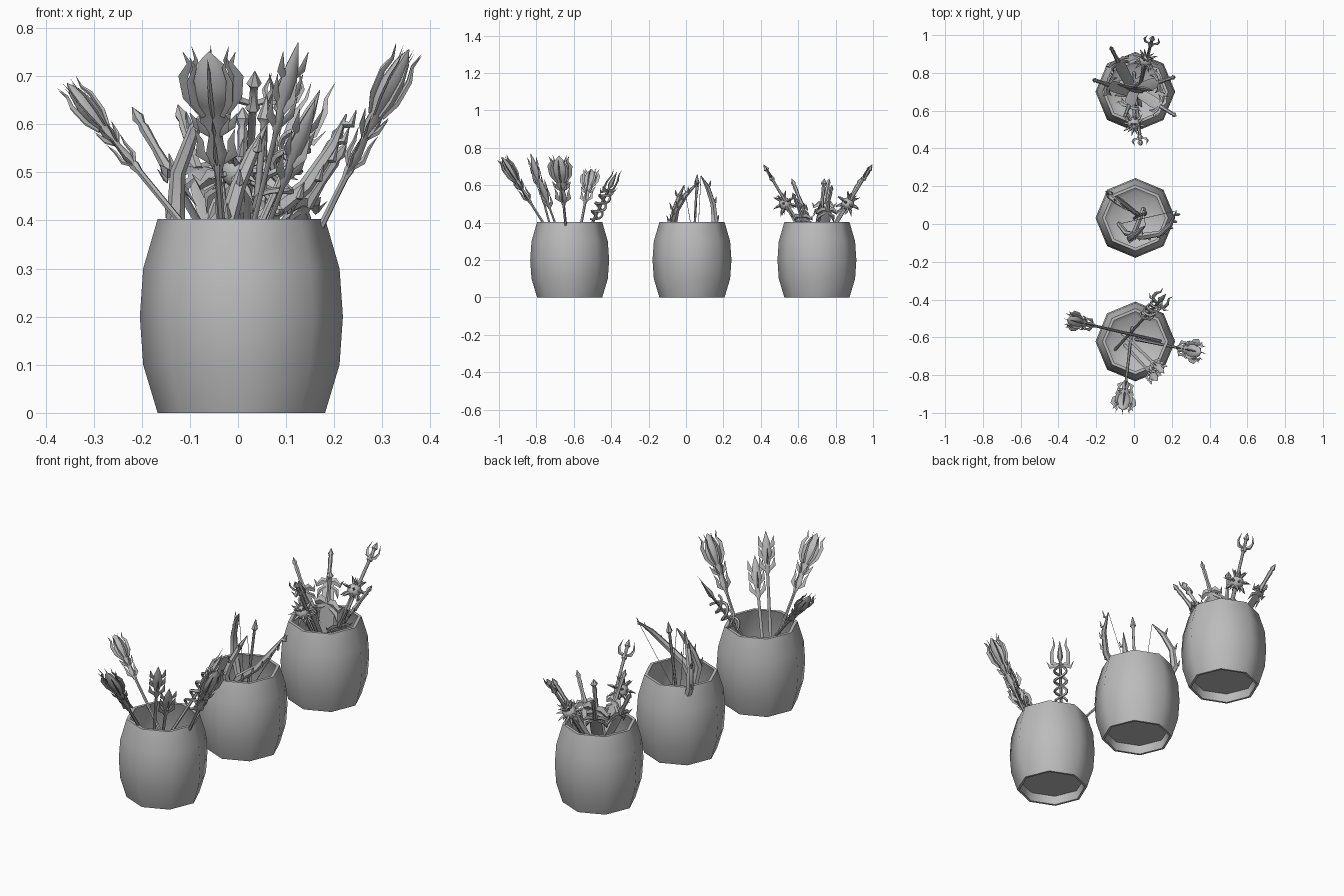
import bpy, bmesh, math
from mathutils import Vector, Matrix

cube = bpy.data.objects.get("Cube")
if cube:
    bpy.data.objects.remove(cube)

grey = bpy.data.materials.new("plain_grey")
grey.use_nodes = True
grey.diffuse_color = (0.5, 0.5, 0.5, 1)
grey.node_tree.nodes["Principled BSDF"].inputs["Base Color"].default_value = (0.5, 0.5, 0.5, 1)


def finish(bm, name, angle=50):
    bmesh.ops.recalc_face_normals(bm, faces=bm.faces)
    mesh = bpy.data.meshes.new(name)
    bm.to_mesh(mesh)
    bm.free()
    ob = bpy.data.objects.new(name, mesh)
    bpy.context.collection.objects.link(ob)
    mesh.materials.append(grey)
    bpy.ops.object.select_all(action='DESELECT')
    ob.select_set(True)
    bpy.context.view_layer.objects.active = ob
    bpy.ops.object.shade_smooth_by_angle(angle=math.radians(angle))


def tube(bm, m, pts, radii, n=6, flat=1.0):
    """Tapered tube through points in local space, flattened along local y."""
    pts = [Vector(p) for p in pts]
    rings = []
    for i, p in enumerate(pts):
        t = (pts[min(i + 1, len(pts) - 1)] - pts[max(i - 1, 0)]).normalized()
        u = t.cross(Vector((0, 1, 0))).normalized()
        v = u.cross(t)
        angles = [2 * math.pi * k / n for k in range(n)]
        rings.append([bm.verts.new(m @ (p + radii[i] * (math.cos(a) * u + flat * math.sin(a) * v)))
                      for a in angles])
    for a, b in zip(rings, rings[1:]):
        for k in range(n):
            bm.faces.new((a[k], a[(k + 1) % n], b[(k + 1) % n], b[k]))
    bm.faces.new(rings[0][::-1])
    bm.faces.new(rings[-1])


def column(bm, m, profile, n=8, flat=1.0):
    tube(bm, m, [(0, 0, z) for r, z in profile], [r for r, z in profile], n, flat)


def spike(bm, m, path, r, flat=0.4, n=4):
    """Blade or horn in the local xz plane, swollen below the middle, pointed at the end."""
    last = len(path) - 1
    radii = [r * (0.7 if i == 0 else 1 - (i / last) ** 2 + 0.03) for i in range(last + 1)]
    tube(bm, m, [(x, 0, z) for x, z in path], radii, n, flat)


def frame(base, tip):
    """Matrix with its origin at the tip, z along the shaft and x level."""
    base, tip = Vector(base), Vector(tip)
    z = (tip - base).normalized()
    x = Vector((0, 0, 1)).cross(z).normalized()
    m = Matrix((x, z.cross(x), z)).transposed().to_4x4()
    m.translation = tip
    return m, (tip - base).length


def turn(m, a):
    return m @ Matrix.Rotation(a, 4, 'Z')


def sides(m):
    return m, turn(m, math.pi)


# Barrels: eight-sided shells with a raised floor
def barrel(name, y):
    m = Matrix.Translation((0.007, y, 0))
    outer = [(0.174, 0), (0.204, 0.1), (0.211, 0.2), (0.204, 0.3), (0.174, 0.403)]
    inner = [(0.158, 0.403), (0.188, 0.3), (0.194, 0.2), (0.187, 0.1), (0.14, 0.055)]
    under = [(0.158, 0.045), (0.162, 0)]
    bm = bmesh.new()
    rings = [[bm.verts.new(m @ Vector((r * math.cos(k * math.pi / 4), r * math.sin(k * math.pi / 4), z)))
              for k in range(8)] for r, z in under + outer + inner]
    for a, b in zip(rings, rings[1:]):
        for k in range(8):
            bm.faces.new((a[k], a[(k + 1) % 8], b[(k + 1) % 8], b[k]))
    bm.faces.new(rings[0])
    bm.faces.new(rings[-1])
    finish(bm, name, 60)


# Staff with a flattened bud of petals and a thorned collar
def flower_staff(name, base, tip, s=1.0):
    m, length = frame(base, tip)
    bm = bmesh.new()
    column(bm, m, [(0.009, -length), (0.007, -0.3 * s), (0.011, -0.28 * s), (0.007, -0.26 * s)], 6)
    h = m @ Matrix.Diagonal((s, s * 0.55, s, 1))
    column(bm, h, [(0.01, -0.29), (0.022, -0.25), (0.014, -0.21), (0.03, -0.17), (0.026, -0.15),
                   (0.044, -0.12), (0.046, -0.08), (0.028, -0.03), (0.002, 0)])
    for k in range(8):
        p = turn(h, k * math.pi / 4)
        spike(bm, p, [(0.025, -0.15), (0.05, -0.11), (0.058, -0.06), (0.043, -0.03), (0.055, 0)], 0.013)
        spike(bm, p, [(0.01, -0.2), (0.036, -0.18), (0.05, -0.15)], 0.012)
        if k % 2 == 0:
            spike(bm, p, [(0.01, -0.27), (0.034, -0.25), (0.032, -0.22), (0.042, -0.19)], 0.012)
    finish(bm, name)


# Staff with a long barbed head
def barbed_staff(name, base, tip):
    m, length = frame(base, tip)
    bm = bmesh.new()
    column(bm, m, [(0.008, -length), (0.007, -0.2), (0.013, -0.19), (0.011, -0.16),
                   (0.025, -0.1), (0.017, -0.05), (0.001, 0)], 6, 0.6)
    for p in sides(m):
        for z in (-0.18, -0.13, -0.08):
            spike(bm, p, [(0.008, z), (0.03, z + 0.02), (0.036, z + 0.06)], 0.013)
        q = turn(p, math.pi / 2)
        spike(bm, q, [(0.005, -0.15), (0.025, -0.12), (0.022, -0.07)], 0.012)
    finish(bm, name)


# Rod with two winding serpents and three prongs
def serpent_rod(name, base, tip):
    m, length = frame(base, tip)
    bm = bmesh.new()
    column(bm, m, [(0.008, -length), (0.007, -0.1), (0.015, -0.08), (0.011, -0.05), (0.001, 0)], 6)
    for p in sides(m):
        steps = 24
        coil = [(0.03 * math.cos(i * 0.5), 0.03 * math.sin(i * 0.5), -0.3 + i * 0.008) for i in range(steps)]
        tube(bm, p, coil, [0.008 - 0.004 * abs(i / steps - 0.5) for i in range(steps)], 5)
        spike(bm, p, [(0.005, -0.12), (0.04, -0.11), (0.042, -0.06), (0.028, -0.02), (0.034, 0.02)], 0.011)
        spike(bm, p, [(0.01, -0.12), (0.05, -0.13), (0.068, -0.1)], 0.01)
    finish(bm, name)


# Bow: two horned limbs, a grip and a string
def bow(name, path, thorns):
    bm = bmesh.new()
    m = Matrix.Identity(4)
    n = len(path)
    tube(bm, m, path, [0.012, 0.015, 0.02, 0.016, 0.013, 0.003][:n - 1] + [0.002], 6)
    tube(bm, m, [path[0], path[-1]], [0.0015, 0.0015], 4)
    for a, b in zip(path[1:], path[2:]):
        for f in (0.2, 0.7) if thorns else (0.1,):
            start = Vector(a).lerp(Vector(b), f)
            out = Vector((start.x, start.y - 0.03, 0)).normalized()
            tube(bm, m, [start, start + out * 0.02, start + out * 0.03 + Vector((0, 0, 0.03))],
                 [0.008, 0.008, 0.001], 4)
    finish(bm, name)


# Sword with blade down and grip up
def sword(name, base, tip, s=1.0, width=0.03):
    m, length = frame(base, tip)
    bm = bmesh.new()
    column(bm, m, [(0.001, 0), (0.013 * s, -0.025), (0.008, -0.04), (0.011, -0.05), (0.009, -0.1),
                   (0.012, -0.14), (0.014, -0.16)], 6)
    column(bm, m, [(width * 0.8, -0.16), (width, -0.24), (width * 0.75, -length + 0.08), (0.002, -length)], 4, 0.2)
    for p in sides(m):
        spike(bm, p, [(0, -0.16), (0.03 * s, -0.155), (0.055 * s, -0.175), (0.07 * s, -0.15)], 0.018 * s, 0.5)
        spike(bm, p, [(0.01, -0.18), (0.04 * s, -0.2), (0.05 * s, -0.24)], 0.014 * s, 0.5)
    finish(bm, name)


# Trident
def trident(name, base, tip):
    m, length = frame(base, tip)
    bm = bmesh.new()
    column(bm, m, [(0.009, -length), (0.008, -0.1), (0.016, -0.09), (0.009, -0.07), (0.008, -0.04),
                   (0.016, -0.03), (0.001, 0)], 6)
    for p in sides(m):
        spike(bm, p, [(0, -0.08), (0.03, -0.07), (0.04, -0.045), (0.03, -0.005)], 0.01, 0.7)
    finish(bm, name)


# Mace with a spiked ball
def spiked_mace(name, base, tip):
    m, length = frame(base, tip)
    bm = bmesh.new()
    column(bm, m, [(0.009, -length), (0.009, -0.03)], 6)
    bmesh.ops.create_icosphere(bm, subdivisions=2, radius=0.035, matrix=m)
    for k in range(8):
        for tilt in (0.5, 1.4, 2.2):
            p = turn(m, k * math.pi / 4 + tilt) @ Matrix.Rotation(tilt, 4, 'Y')
            spike(bm, p, [(0, 0.025), (0, 0.045), (0.006, 0.072)], 0.009, 1)
    finish(bm, name)


for name, y in (("front_barrel", -0.622), ("middle_barrel", 0.032), ("back_barrel", 0.7)):
    barrel(name, y)

# Front barrel: staffs
flower_staff("right_flower_staff", (0.14, -0.62, 0.08), (-0.355, -0.505, 0.685), 0.8)
flower_staff("left_flower_staff", (0.01, -0.61, 0.06), (0.355, -0.68, 0.755))
flower_staff("front_flower_staff", (-0.01, -0.55, 0.06), (-0.06, -0.985, 0.75))
barbed_staff("barbed_staff", (-0.05, -0.64, 0.06), (0.125, -0.83, 0.77))
barbed_staff("short_barbed_staff", (-0.06, -0.58, 0.06), (0.16, -0.79, 0.65))
serpent_rod("serpent_rod", (-0.1, -0.665, 0.06), (0.17, -0.37, 0.67))

# Middle barrel: bows and an arrow
bow("right_bow", [(0.02, 0.05, 0.07), (-0.07, 0.12, 0.25), (-0.13, 0.155, 0.4), (-0.125, 0.145, 0.5),
                  (-0.09, 0.115, 0.59), (-0.05, 0.08, 0.65)], False)
bow("left_bow", [(-0.08, 0.0, 0.07), (-0.04, -0.05, 0.25), (0.05, -0.065, 0.4), (0.14, -0.05, 0.47),
                 (0.195, 0.0, 0.55), (0.225, 0.07, 0.62)], True)
bow("front_bow", [(0.05, 0.08, 0.07), (0, -0.05, 0.25), (-0.02, -0.075, 0.4), (0.0, -0.06, 0.47),
                  (0.03, -0.035, 0.54), (0.06, -0.01, 0.6)], False)
barbed_arrow, arrow_length = frame((0.0, 0.03, 0.05), (0.06, 0.06, 0.66))
shaft = bmesh.new()
column(shaft, barbed_arrow, [(0.007, -arrow_length), (0.007, -0.06), (0.016, -0.05), (0.001, 0)], 6)
finish(shaft, "arrow")

# Back barrel: swords, trident and maces
trident("trident", (0.0, 0.6, 0.06), (0.1, 0.995, 0.71))
trident("front_trident", (0.0, 0.8, 0.06), (0.035, 0.415, 0.71))
sword("centre_sword", (0.0, 0.68, 0.06), (0.01, 0.74, 0.635), 1.4, 0.05)
sword("back_right_sword", (0.04, 0.62, 0.08), (-0.125, 0.94, 0.64))
sword("right_sword", (0.1, 0.66, 0.08), (-0.22, 0.765, 0.635))
sword("left_sword", (-0.1, 0.68, 0.08), (0.22, 0.78, 0.6))
sword("front_left_sword", (-0.08, 0.76, 0.08), (0.225, 0.57, 0.56))
sword("front_right_sword", (0.03, 0.78, 0.08), (-0.05, 0.565, 0.635))
spiked_mace("back_mace", (0.0, 0.6, 0.06), (0.06, 0.865, 0.5))
spiked_mace("front_mace", (0.0, 0.78, 0.06), (0.0, 0.53, 0.5))
